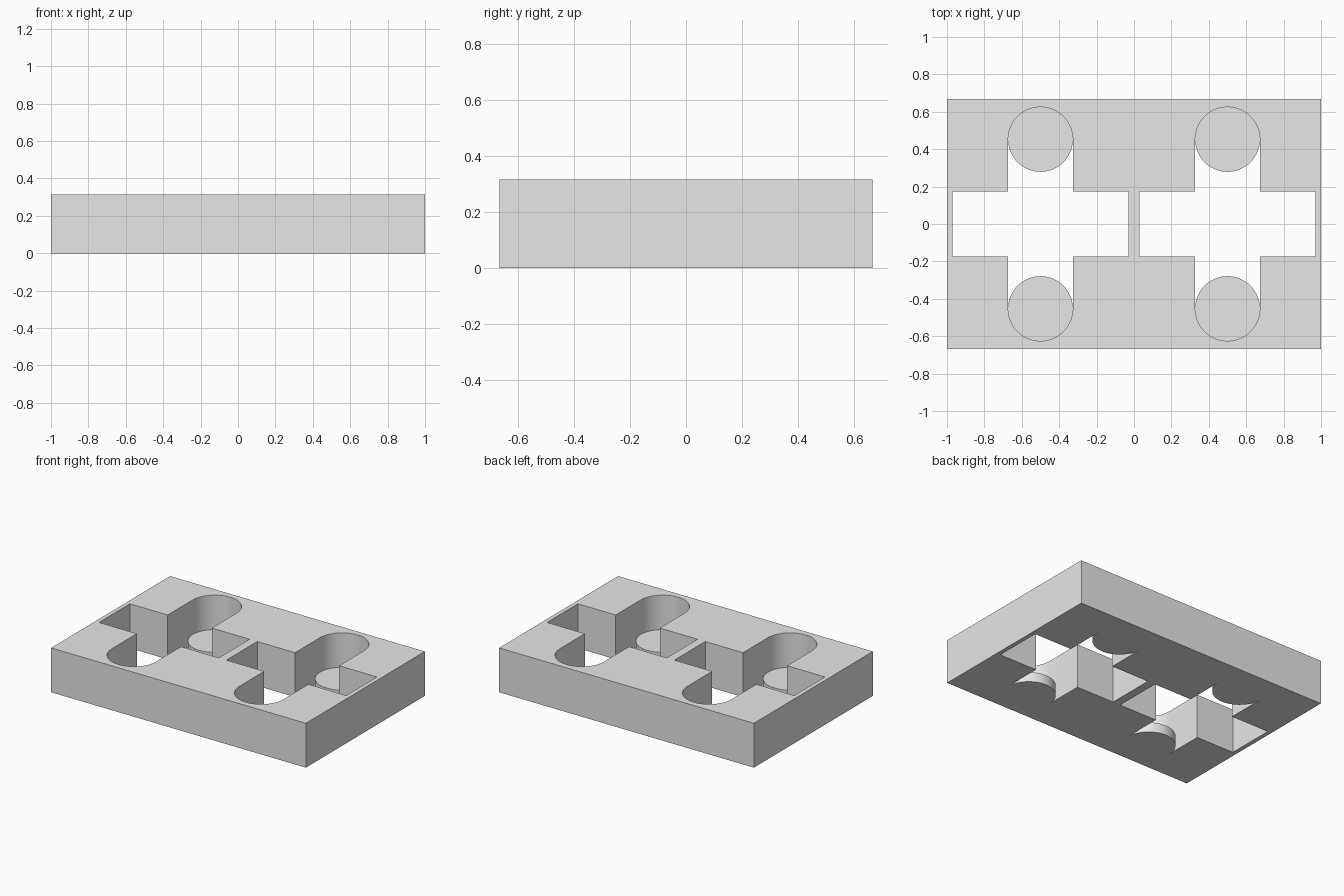
import bpy, bmesh
from math import sin, cos, pi, radians
from mathutils import Vector

cube = bpy.data.objects.get("Cube")
if cube:
    bpy.data.objects.remove(cube, do_unlink=True)

HALF_X, HALF_Y, HEIGHT = 1.0, 0.667, 0.315
STEP = 0.07        # height of the round rests in the pockets
ARM = 0.47         # half length of the side-to-side slot
R = 0.173          # half width of both slots, radius of the rests
REST_Y = 0.452     # centre of the rests
SEGMENTS = 32

grey = bpy.data.materials.new("light_grey")
grey.use_nodes = True
grey.diffuse_color = (0.8, 0.8, 0.8, 1)
grey.node_tree.nodes["Principled BSDF"].inputs["Base Color"].default_value = (0.8, 0.8, 0.8, 1)


def arc(bulge):
    """Half circle at the back end of a pocket; bulge +1 outward, -1 inward."""
    angles = [pi * i / SEGMENTS for i in range(SEGMENTS + 1)]
    return [(R * cos(t), REST_Y + bulge * R * sin(t)) for t in angles]


def cross(cx, bulge):
    """Cross-shaped outline: one half, then the same half turned around."""
    half = [(ARM, -R), (ARM, R), (R, R)] + arc(bulge) + [(-R, R)]
    return [(cx + s * x, s * y) for s in (1, -1) for x, y in half]


def ring(bm, points, z):
    return [bm.verts.new((x, y, z)) for x, y in points]


def walls(bm, points, z0, z1):
    low, high = ring(bm, points, z0), ring(bm, points, z1)
    for i in range(len(points)):
        bm.faces.new((low[i - 1], low[i], high[i], high[i - 1]))


def cap(bm, outlines, z):
    """Flat sheet with holes: first outline is the rim."""
    edges = []
    for points in outlines:
        verts = ring(bm, points, z)
        edges += [bm.edges.new((verts[i - 1], verts[i])) for i in range(len(verts))]
    bmesh.ops.triangle_fill(bm, edges=edges, use_beauty=True, normal=Vector((0, 0, 1)))


bm = bmesh.new()
rim = [(-HALF_X, -HALF_Y), (HALF_X, -HALF_Y), (HALF_X, HALF_Y), (-HALF_X, HALF_Y)]
centres = (-0.5, 0.5)

# Outer sides, underside and top
walls(bm, rim, 0, HEIGHT)
cap(bm, [rim] + [cross(cx, -1) for cx in centres], 0)
cap(bm, [rim] + [cross(cx, 1) for cx in centres], HEIGHT)

for cx in centres:
    # Pocket walls below and above the rests
    walls(bm, cross(cx, -1), 0, STEP)
    walls(bm, cross(cx, 1), STEP, HEIGHT)
    # Round rests at both ends
    disc = arc(1) + arc(-1)[-2:0:-1]
    for s in (1, -1):
        bm.faces.new(ring(bm, [(cx + s * x, s * y) for x, y in disc], STEP))

bmesh.ops.remove_doubles(bm, verts=bm.verts, dist=0.0001)
bmesh.ops.recalc_face_normals(bm, faces=bm.faces)

mesh = bpy.data.meshes.new("holder_block")
bm.to_mesh(mesh)
bm.free()
mesh.materials.append(grey)
block = bpy.data.objects.new("holder_block", mesh)
bpy.context.collection.objects.link(block)

bpy.ops.object.select_all(action='DESELECT')
block.select_set(True)
bpy.context.view_layer.objects.active = block
bpy.ops.object.shade_smooth_by_angle(angle=radians(30))
